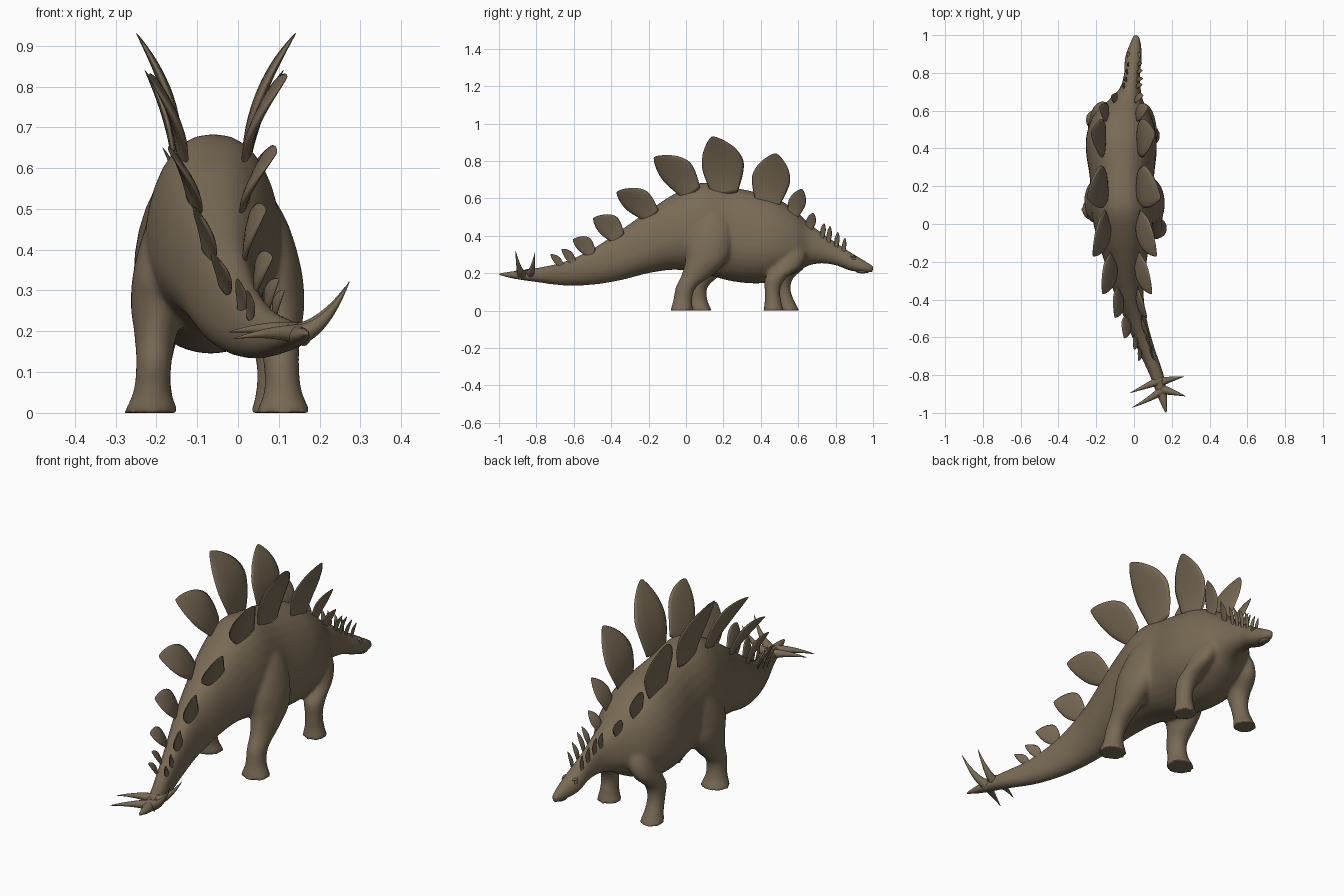
import bpy, bmesh, math
from mathutils import Vector

old = bpy.data.objects.get("Cube")
if old:
    bpy.data.objects.remove(old, do_unlink=True)

# One hide colour for everything
hide = bpy.data.materials.new("brown_hide")
hide.use_nodes = True
COLOR = (0.19, 0.145, 0.09, 1)
hide.diffuse_color = COLOR
for node in hide.node_tree.nodes:
    if node.type == 'BSDF_PRINCIPLED':
        node.inputs["Base Color"].default_value = COLOR
        node.inputs["Roughness"].default_value = 0.8


def spline(stations, steps):
    """Smoothly interpolate a list of station tuples."""
    out = []
    last = len(stations) - 1
    for i in range(last):
        a, b, c, d = (stations[min(max(k, 0), last)] for k in range(i - 1, i + 3))
        for s in range(steps):
            t = s / steps
            out.append(tuple(
                q + 0.5 * t * (r - p + t * (2 * p - 5 * q + 4 * r - e + t * (3 * (q - r) + e - p)))
                for p, q, r, e in zip(a, b, c, d)))
    out.append(stations[last])
    return out


def skin(bm, rings):
    """Join closed rings of points into a capped tube."""
    loops = [[bm.verts.new(p) for p in ring] for ring in rings]
    n = len(loops[0])
    for a, b in zip(loops, loops[1:]):
        for i in range(n):
            j = (i + 1) % n
            bm.faces.new((a[i], a[j], b[j], b[i]))
    bm.faces.new(loops[0][::-1])
    bm.faces.new(loops[-1])


def finish(name, bm):
    bmesh.ops.recalc_face_normals(bm, faces=bm.faces)
    mesh = bpy.data.meshes.new(name)
    bm.to_mesh(mesh)
    bm.free()
    mesh.materials.append(hide)
    for poly in mesh.polygons:
        poly.use_smooth = True
    obj = bpy.data.objects.new(name, mesh)
    bpy.context.collection.objects.link(obj)
    return obj


def circle(n):
    return [(math.cos(2 * math.pi * i / n), math.sin(2 * math.pi * i / n)) for i in range(n)]


# Trunk from snout to tail tip: y, centre x, bottom z, top z, half width
TRUNK = spline([
    (1.0, .01, .207, .24, .014),
    (.96, .008, .203, .264, .028),
    (.88, -.003, .213, .312, .045),
    (.8, -.01, .242, .365, .042),
    (.72, -.02, .252, .42, .055),
    (.65, -.045, .238, .473, .095),
    (.58, -.062, .2, .54, .15),
    (.48, -.067, .16, .602, .183),
    (.38, -.067, .145, .632, .187),
    (.24, -.064, .158, .66, .17),
    (.08, -.06, .2, .683, .168),
    (-.06, -.055, .218, .625, .145),
    (-.2, -.045, .2, .535, .112),
    (-.35, -.03, .162, .43, .08),
    (-.5, .008, .138, .33, .059),
    (-.65, .06, .134, .262, .047),
    (-.8, .12, .152, .228, .038),
    (-.92, .152, .17, .211, .026),
    (-1.0, .17, .188, .204, .008)], 6)


def spine(y):
    """Centre x, top z and half width of the trunk at y."""
    _, x, _, top, w = min(TRUNK, key=lambda s: abs(s[0] - y))
    return x, top, w


body = bmesh.new()
rings = []
for y, x, low, top, w in TRUNK:
    mid = low + 0.4 * (top - low)
    rings.append([(x + w * math.copysign(abs(c) ** (.87 if s > 0 else 1), c), y,
                   mid + s * (top - mid if s > 0 else mid - low)) for c, s in circle(32)])
skin(body, rings)

# Legs: sideways offset, y, z, x radius, y radius
HIND = [(.08, .15, .56, .035, .05), (.108, .145, .47, .062, .1), (.13, .124, .36, .074, .124),
        (.144, .108, .27, .069, .112), (.152, .058, .19, .052, .082), (.156, 0, .125, .044, .055),
        (.16, -.018, .055, .046, .05), (.162, -.022, 0, .068, .062)]
FORE = [(.078, .56, .38, .04, .05), (.1, .565, .31, .052, .078), (.122, .54, .235, .05, .075),
        (.138, .478, .172, .046, .056), (.144, .462, .11, .039, .042),
        (.145, .465, .045, .043, .045), (.145, .468, 0, .056, .055)]
for path, stride, centre_x in ((HIND, .1, -.05), (FORE, .085, -.059)):
    for side in (-1, 1):
        rings = []
        for off, y, z, rx, ry in spline(path, 5):
            if side < 0:
                y += stride * max(0, 1 - z / 0.32)
            rings.append([(centre_x + side * off + rx * c, y + ry * s, z) for c, s in circle(24)])
        skin(body, rings)

trunk = finish("body_and_legs", body)
remesh = trunk.modifiers.new("fuse", 'REMESH')
remesh.mode = 'VOXEL'
remesh.voxel_size = 0.009
remesh.use_smooth_shade = True
relax = trunk.modifiers.new("relax", 'SMOOTH')
relax.factor = 0.5
relax.iterations = 7

# Back plates: base y, tip y, tip z, tip offset, front half width, rear half width
PLATES = [
    (.84, .85, .39, .04, .012, .011), (.8, .812, .42, .046, .015, .013),
    (.76, .77, .452, .052, .015, .013), (.725, .738, .467, .055, .016, .014),
    (.655, .68, .522, .085, .028, .026), (.57, .62, .65, .13, .045, .048),
    (.44, .48, .84, .17, .098, .108), (.19, .14, .93, .195, .145, .08),
    (.015, -.17, .82, .168, .13, .05), (-.19, -.37, .635, .13, .108, .045),
    (-.37, -.495, .495, .085, .092, .035), (-.51, -.605, .38, .068, .068, .022),
    (-.6, -.665, .328, .05, .036, .015), (-.66, -.725, .3, .045, .028, .013)]
# Leaf outline: distance along the plate, relative width
LEAF = spline([(0, .6), (.25, .86), (.5, 1), (.72, .82), (.88, .49), (.97, .2), (1, .05)], 3)

for number, (by, ty, tz, tip_off, front, rear) in enumerate(PLATES, 1):
    x, top, w = spine(by)
    ahead, behind = spine(by + .04)[0], spine(by - .04)[0]
    along = Vector((ahead - behind, .08, 0)).normalized()
    for side, label in ((-1, "right"), (1, "left")):
        base = Vector((x + side * (.4 * w + .012), by, top - .03 - .12 * w))
        tip = Vector((x + .009 + side * tip_off, ty, tz))
        axis = tip - base
        normal = axis.cross(along).normalized()
        chord = normal.cross(axis).normalized()
        if chord.y < 0:
            chord = -chord
        thick = .004 + .06 * front
        rings = []
        for t, width in LEAF:
            bow = Vector((-side * .3 * t * (1 - t) * axis.length, 0, 0))
            centre = base + axis * t + bow
            rings.append([centre + chord * (c * width * (front if c > 0 else rear))
                          + normal * (s * thick * width) for c, s in circle(12)])
        bm = bmesh.new()
        skin(bm, rings)
        finish(f"back_plate_{label}_{number}", bm)

# Tail spikes: base, bend point and tip
SPIKES = {
    "left_front": ((.125, -.84, .19), (.2, -.82, .205), (.264, -.808, .31)),
    "left_rear": ((.145, -.875, .19), (.215, -.892, .205), (.273, -.912, .322)),
    "right_front": ((.145, -.825, .195), (.07, -.855, .215), (-.022, -.895, .198)),
    "right_rear": ((.165, -.87, .19), (.09, -.925, .205), (-.01, -.972, .182))}
for label, points in SPIKES.items():
    a, b, c = map(Vector, points)
    rings = []
    for i in range(13):
        t = i / 12
        centre = a * (1 - t) ** 2 + b * (2 * t * (1 - t)) + c * t * t
        aim = ((b - a) * (1 - t) + (c - b) * t).normalized()
        u = aim.cross(Vector((0, 1, 0))).normalized()
        v = aim.cross(u)
        r = .026 * (1 - t) + .001
        rings.append([centre + u * (r * p) + v * (r * q) for p, q in circle(12)])
    bm = bmesh.new()
    skin(bm, rings)
    finish("tail_spike_" + label, bm)


# Head details
def blob(name, centre, size):
    bm = bmesh.new()
    bmesh.ops.create_uvsphere(bm, u_segments=16, v_segments=10, radius=1)
    for vert in bm.verts:
        vert.co = Vector(p * q for p, q in zip(vert.co, size)) + Vector(centre)
    finish(name, bm)


blob("upper_beak", (.01, .972, .229), (.018, .028, .017))
blob("lower_jaw", (.007, .945, .208), (.02, .035, .009))
for side, label in ((-1, "right"), (1, "left")):
    blob("eye_" + label, (-.001 + side * .034, .895, .277), (.006, .011, .007))
    blob("brow_" + label, (-.001 + side * .028, .89, .289), (.009, .02, .006))
